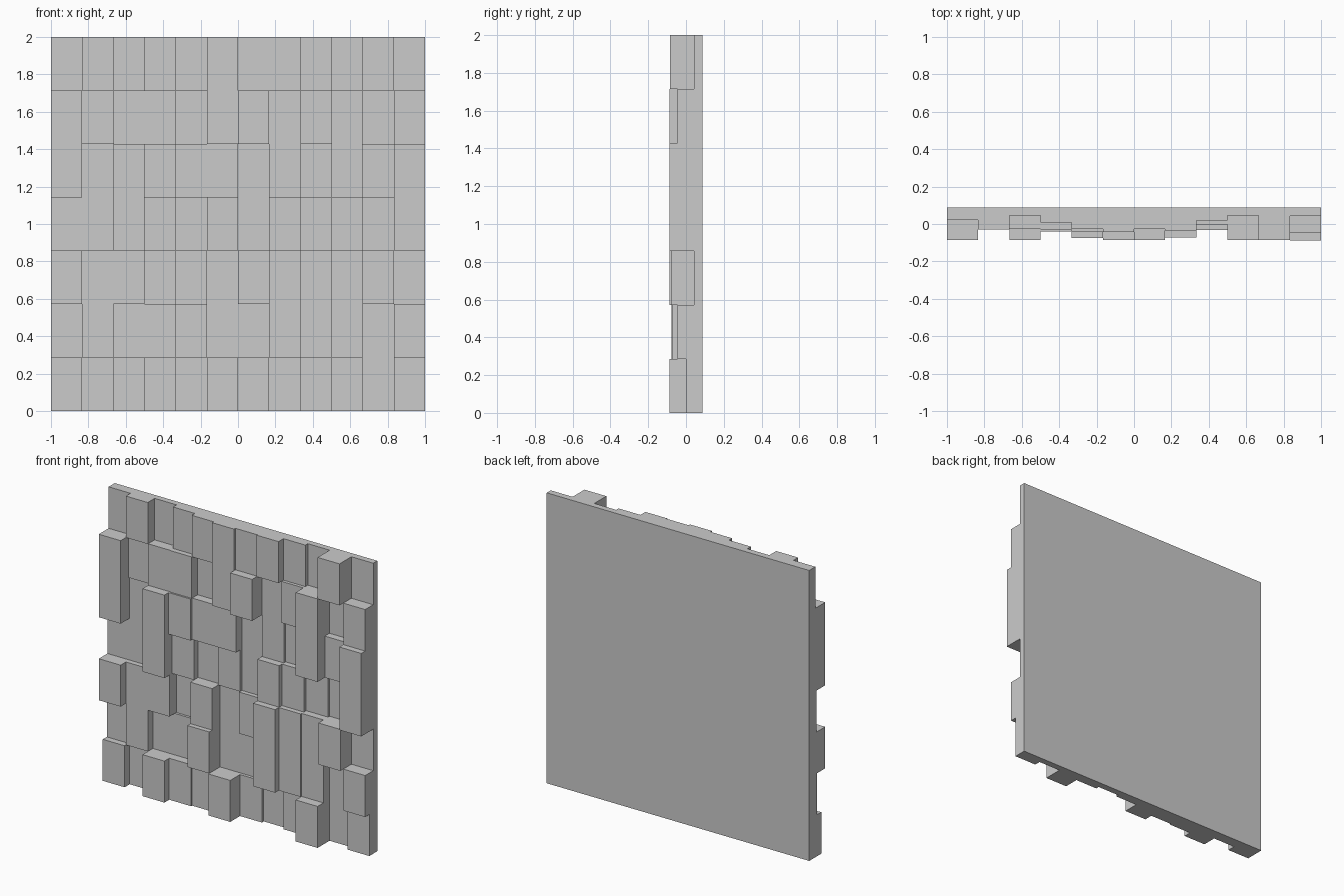
import bpy

if "Cube" in bpy.data.objects:
    bpy.data.objects.remove(bpy.data.objects["Cube"])

# Relief depth of every block in thousandths of a unit, top row first, left to right
DEPTHS = [
    "067 117 042 080 114 130 115 122 068 042 173 044",
    "174 090 113 116 050 130 172 065 090 174 044 132",
    "174 080 174 128 110 110 045 065 045 174 095 175",
    "080 080 174 090 045 065 045 115 085 060 044 175",
    "174 116 120 045 130 045 075 160 120 110 165 044",
    "087 116 062 062 163 045 045 160 120 110 044 132",
    "131 076 174 122 112 172 066 046 070 174 044 087",
]
rows = [[int(v) / 1000 for v in line.split()] for line in reversed(DEPTHS)]
NR, NC = len(rows), len(rows[0])
BACK = 0.0875
W, H = 2 / NC, 2 / NR

verts, faces = [], []


def quad(*pts):
    faces.append(range(len(verts), len(verts) + 4))
    verts.extend(pts)


def depth(r, c):
    """Depth of a block, zero outside the panel."""
    return rows[r][c] if 0 <= r < NR and 0 <= c < NC else 0.0


for r in range(NR + 1):
    for c in range(NC + 1):
        x0, x1, z0, z1 = -1 + c * W, -1 + (c + 1) * W, r * H, (r + 1) * H
        y = BACK - depth(r, c)
        left, below = BACK - depth(r, c - 1), BACK - depth(r - 1, c)
        # Block front
        if r < NR and c < NC:
            quad((x0, y, z0), (x1, y, z0), (x1, y, z1), (x0, y, z1))
        # Step to the left neighbour
        if r < NR and left != y:
            quad((x0, left, z0), (x0, y, z0), (x0, y, z1), (x0, left, z1))
        # Step to the neighbour below
        if c < NC and below != y:
            quad((x0, below, z0), (x1, below, z0), (x1, y, z0), (x0, y, z0))

# Flat back
quad((1, BACK, 0), (-1, BACK, 0), (-1, BACK, 2), (1, BACK, 2))

mesh = bpy.data.meshes.new("relief_block_panel")
mesh.from_pydata(verts, [], [tuple(f) for f in faces])
mesh.update()
panel = bpy.data.objects.new("relief_block_panel", mesh)
bpy.context.collection.objects.link(panel)
